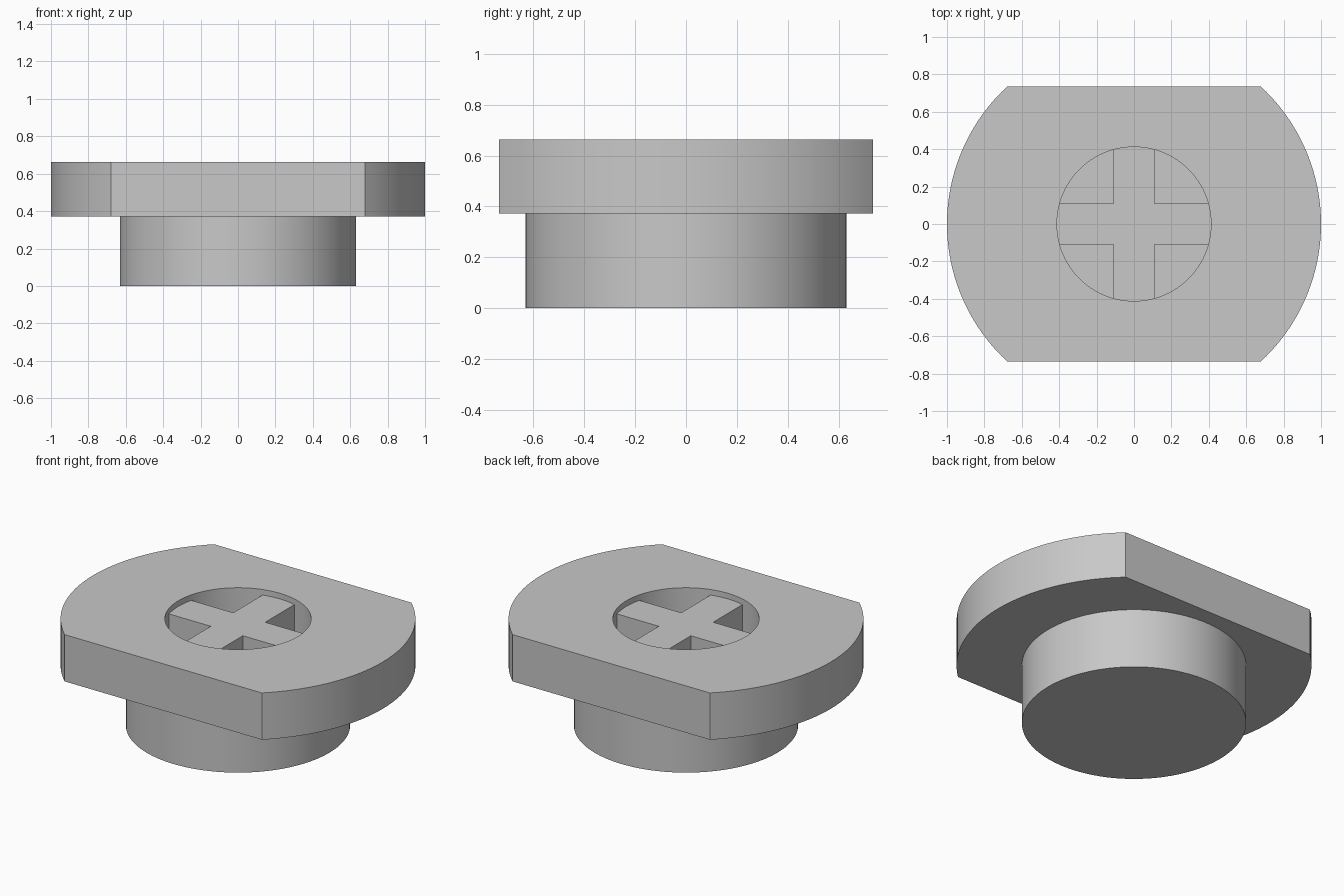
import bpy, bmesh, math

TOP, LEDGE = 0.663, 0.372           # top of the head, underside of the head
FLAT = 0.735                        # half width across the two flats
COLLAR_R, RECESS_R = 0.632, 0.412
ARM, CROSS_TOP = 0.11, 0.628        # half width and top of the cross

if "Cube" in bpy.data.objects:
    bpy.data.objects.remove(bpy.data.objects["Cube"], do_unlink=True)

grey = bpy.data.materials.new("light grey")
grey.use_nodes = True
grey.diffuse_color = (0.58, 0.58, 0.58, 1)
grey.node_tree.nodes["Principled BSDF"].inputs["Base Color"].default_value = grey.diffuse_color


def loft(name, rings):
    """Join equal rings of points with quads and cap both ends."""
    bm = bmesh.new()
    loops = [[bm.verts.new(p) for p in ring] for ring in rings]
    n = len(loops[0])
    for a, b in zip(loops, loops[1:]):
        for i in range(n):
            j = (i + 1) % n
            bm.faces.new((a[i], a[j], b[j], b[i]))
    bm.faces.new(loops[0][::-1])
    bm.faces.new(loops[-1])
    bmesh.ops.recalc_face_normals(bm, faces=bm.faces)
    mesh = bpy.data.meshes.new(name)
    bm.to_mesh(mesh)
    bm.free()
    mesh.materials.append(grey)
    obj = bpy.data.objects.new(name, mesh)
    bpy.context.collection.objects.link(obj)
    bpy.ops.object.select_all(action='DESELECT')
    obj.select_set(True)
    bpy.context.view_layer.objects.active = obj
    bpy.ops.object.shade_smooth_by_angle(angle=math.radians(30))
    return obj


# Ring angles, with the exact corners of the flats included
corner = math.asin(FLAT)
angles = sorted([math.tau * i / 128 for i in range(128)] +
                [corner, math.pi - corner, math.pi + corner, math.tau - corner])


def circle(r, z):
    return [(r * math.cos(t), r * math.sin(t), z) for t in angles]


def head(z):
    return [(math.cos(t), max(-FLAT, min(FLAT, math.sin(t))), z)
            if abs(math.sin(t)) <= FLAT
            else (FLAT * math.cos(t) / abs(math.sin(t)), math.copysign(FLAT, math.sin(t)), z)
            for t in angles]


# Collar, flat-sided head and round recess in one body
loft("plug_body", [circle(COLLAR_R, 0), circle(COLLAR_R, LEDGE), head(LEDGE), head(TOP),
                   circle(RECESS_R, TOP), circle(RECESS_R, LEDGE)])

# Cross-shaped grip inside the recess, with arms ending on the round wall
half = math.asin(ARM / RECESS_R)
outline = []
for k in range(4):
    turn = k * math.pi / 2
    for i in range(9):
        t = turn + half * (i / 4 - 1)
        outline.append((RECESS_R * math.cos(t), RECESS_R * math.sin(t)))
    inner = turn + math.pi / 4
    r = ARM * math.sqrt(2)
    outline.append((r * math.cos(inner), r * math.sin(inner)))
loft("cross_grip", [[(x, y, z) for x, y in outline] for z in (LEDGE, CROSS_TOP)])
